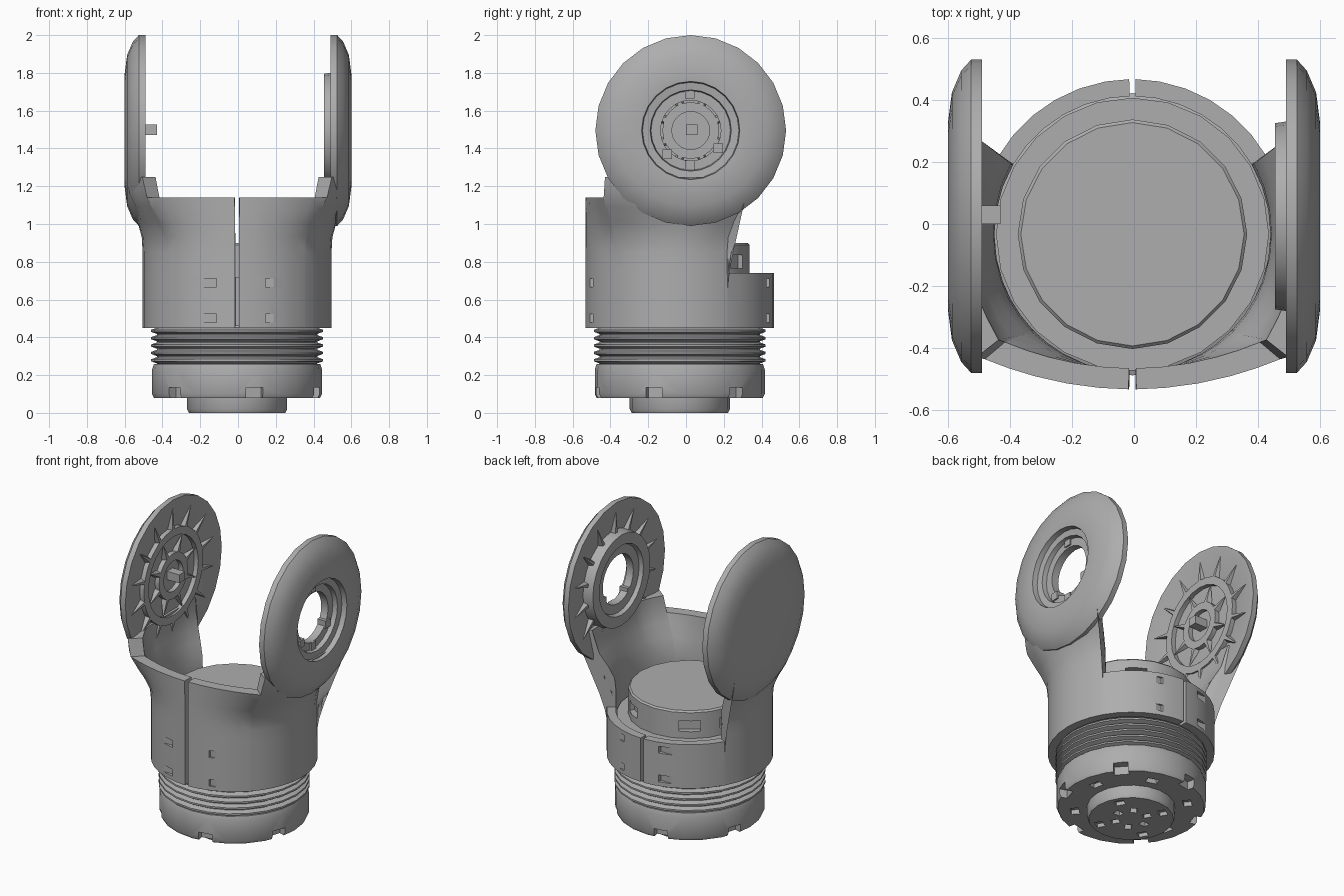
import bpy, bmesh, math
from mathutils import Vector, Matrix

if "Cube" in bpy.data.objects:
    bpy.data.objects.remove(bpy.data.objects["Cube"], do_unlink=True)

grey = bpy.data.materials.new("plain grey")
grey.use_nodes = True
COLOUR = (0.42, 0.42, 0.42, 1)
grey.diffuse_color = COLOUR
grey.node_tree.nodes["Principled BSDF"].inputs["Base Color"].default_value = COLOUR

CX, CY = -0.005, -0.033          # axis of the body
EAR_Y, EAR_Z = 0.025, 1.495      # centre of the ears


def finish(name, bm, smooth=True):
    bmesh.ops.remove_doubles(bm, verts=bm.verts, dist=0.0002)
    bmesh.ops.recalc_face_normals(bm, faces=bm.faces)
    mesh = bpy.data.meshes.new(name)
    bm.to_mesh(mesh)
    bm.free()
    mesh.materials.append(grey)
    obj = bpy.data.objects.new(name, mesh)
    bpy.context.collection.objects.link(obj)
    if smooth:
        bpy.ops.object.select_all(action='DESELECT')
        obj.select_set(True)
        bpy.context.view_layer.objects.active = obj
        bpy.ops.object.shade_smooth_by_angle(angle=math.radians(28))
    return obj


def on_body(x, y, z):
    return Vector((CX + x, CY + y, z))


def on_ear(side):
    return lambda a, b, d: Vector((side * d, EAR_Y + a, EAR_Z + b))


def lathe(name, profile, place, sides=24, closed=False):
    """Spin (radius, height) points round an axis."""
    bm = bmesh.new()
    rings = []
    for r, h in profile:
        angles = [2 * math.pi * i / sides for i in range(sides)]
        rings.append([bm.verts.new(place(r * math.cos(a), r * math.sin(a), h)) for a in angles])
    pairs = list(zip(rings, rings[1:]))
    if closed:
        pairs.append((rings[-1], rings[0]))
    for low, high in pairs:
        for i in range(sides):
            j = (i + 1) % sides
            bm.faces.new((low[i], low[j], high[j], high[i]))
    return finish(name, bm)


def boxes(name, items):
    """Several boxes in one object: (centre, size, turn about z)."""
    bm = bmesh.new()
    for centre, size, turn in items:
        m = Matrix.Translation(centre) @ Matrix.Rotation(turn, 4, 'Z') @ Matrix.Diagonal((*size, 1))
        bmesh.ops.create_cube(bm, size=1, matrix=m)
    return finish(name, bm, False)


def carve(obj, items):
    cutter = boxes("cutter", items)
    cutter.hide_render = True
    mod = obj.modifiers.new("pockets", 'BOOLEAN')
    mod.operation = 'DIFFERENCE'
    mod.object = cutter
    bpy.context.view_layer.objects.active = obj
    bpy.ops.object.modifier_apply(modifier=mod.name)
    bpy.data.objects.remove(cutter, do_unlink=True)


def around(radius, z, size, degrees):
    return [(on_body(radius * math.cos(a), radius * math.sin(a), z), size, a)
            for a in map(math.radians, degrees)]


# Bottom hub and notched collar
hub = lathe("bottom_hub", [(0, 0), (0.255, 0), (0.265, 0.02), (0.265, 0.1), (0, 0.1)], on_body, 20)
carve(hub, around(0.1, 0, (0.05, 0.04, 0.06), range(0, 360, 60))
      + around(0.2, 0, (0.05, 0.06, 0.05), range(30, 360, 90)))
collar = lathe("collar", [(0, 0.08), (0.44, 0.08), (0.45, 0.1), (0.45, 0.23), (0.44, 0.26), (0, 0.26)],
               on_body, 24)
carve(collar, around(0.44, 0.1, (0.09, 0.09, 0.07), range(-78, 282, 60))
      + around(0.34, 0.08, (0.05, 0.07, 0.06), range(-48, 312, 60)))

# Threaded neck
thread = [(0, 0.25), (0.42, 0.25)]
for k in range(5):
    z = 0.262 + k * 0.039
    thread += [(0.425, z), (0.455, z + 0.011), (0.455, z + 0.022), (0.425, z + 0.033)]
thread += [(0.42, 0.47), (0, 0.47)]
lathe("threaded_neck", thread, on_body, 24)

# Inner ledge and drum
lathe("inner_ledge", [(0, 0.46), (0.44, 0.46), (0.44, 0.72), (0, 0.72)], on_body, 24)
drum = lathe("inner_drum", [(0, 0.7), (0.37, 0.7), (0.37, 0.89), (0.36, 0.9), (0, 0.9)], on_body, 20)
carve(drum, around(0.36, 0.8, (0.06, 0.13, 0.07), (55, 125, 165, -45, -135)))


def wall_point(deg, z, inner):
    """Round wall that flares outwards into the ears near the top."""
    a = math.radians(deg)
    r = 0.445 if inner else 0.5
    base = Vector((r * math.cos(a), r * math.sin(a)))
    if deg < -44:
        f = (deg + 90) / 46
        top = Vector((0.5 * f, -0.5 + 0.09 * f * f))
    else:
        f = (deg + 44) / 74
        top = Vector((0.5 + 0.08 * min(1, f * 5), -0.4 + 0.76 * f))
    if inner:
        top *= 0.86
    t = max(0, min(1, (z - 0.88) / 0.34))
    p = base.lerp(top, t * t * (3 - 2 * t)) if deg <= 30 else base
    return p


def half_wall(name, side):
    bm = bmesh.new()
    degrees = [-88.8, -80, -70, -60, -52, -44.4, -43.6, -36, -28, -20, -10, 0, 10, 20, 30,
               30.4, 40, 50, 60, 70, 80, 88.8]
    loops = []
    for d in degrees:
        top = 1.14 if d < -44 else 1.25 if d <= 30 else 0.74
        heights = [0.45 + (top - 0.45) * k / 10 for k in range(11)]
        path = [(z, True) for z in heights] + [(z, False) for z in reversed(heights)]
        loop = []
        for z, inner in path:
            p = wall_point(d, z, inner)
            loop.append(bm.verts.new(on_body(side * p.x, p.y, z)))
        loops.append(loop)
    n = len(loops[0])
    for a, b in zip(loops, loops[1:]):
        for i in range(n):
            j = (i + 1) % n
            bm.faces.new((a[i], a[j], b[j], b[i]))
    for loop in (loops[0], loops[-1]):
        for i in range(n // 2 - 1):
            bm.faces.new((loop[i], loop[i + 1], loop[n - 2 - i], loop[n - 1 - i]))
    wall = finish(name, bm)
    # Screw pockets beside the front and back slits
    width = 0.06 if side > 0 else 0.12
    carve(wall, [((side * 0.175, y, z), (width, 0.05, 0.045), 0)
                 for y in (CY - 0.485, CY + 0.485) for z in (0.5, 0.69)])


half_wall("left_wall", 1)
half_wall("right_wall", -1)

# Ears: domed outside, dished inside; the left one has a stepped opening
dome = [(0.3, 0.6), (0.4, 0.587), (0.47, 0.557), (0.505, 0.525), (0.505, 0.49), (0.47, 0.49), (0.31, 0.52)]
lathe("right_ear", [(0, 0.6)] + dome + [(0.31, 0.49), (0.26, 0.49), (0.26, 0.52), (0.15, 0.52),
      (0.15, 0.49), (0.1, 0.49), (0.1, 0.52), (0, 0.52)], on_ear(-1))
lathe("left_ear", dome + [(0.3, 0.455), (0.23, 0.455), (0.22, 0.48), (0.16, 0.48), (0.16, 0.53),
      (0.21, 0.53), (0.215, 0.56), (0.255, 0.565), (0.26, 0.598)], on_ear(1), closed=True)


def ribs(name, side, inner, outer, count, width):
    """Radial wedges, tall at the inner end and pointed at the outer end."""
    bm = bmesh.new()
    place = on_ear(side)
    for k in range(count):
        a = 2 * math.pi * (k + 0.5) / count
        c, s = math.cos(a), math.sin(a)

        def vert(r, w, d):
            return bm.verts.new(place(r * c - w * s, r * s + w * c, d))
        tip = vert(outer, 0, 0.495)
        base = [vert(inner, w, d) for w, d in
                ((-width, 0.525), (width, 0.525), (width / 2, 0.49), (-width / 2, 0.49))]
        bm.faces.new(base)
        for i in range(4):
            bm.faces.new((base[i], base[(i + 1) % 4], tip))
    finish(name, bm, False)


ribs("right_ear_ribs", -1, 0.305, 0.455, 14, 0.022)
ribs("left_ear_ribs", 1, 0.295, 0.455, 14, 0.022)
ribs("right_ear_inner_ribs", -1, 0.145, 0.265, 8, 0.025)

# Pivot boss and small catches
boxes("pivot_boss", [((-0.475, 0.03, 1.5), (0.09, 0.06, 0.055), 0)])
boxes("left_ear_catches", [((0.51, y, z), (0.06, 0.05, 0.05), 0)
                           for y, z in ((-0.1, 1.37), (0.02, 1.31), (0.17, 1.4), (0.02, 1.69))])
